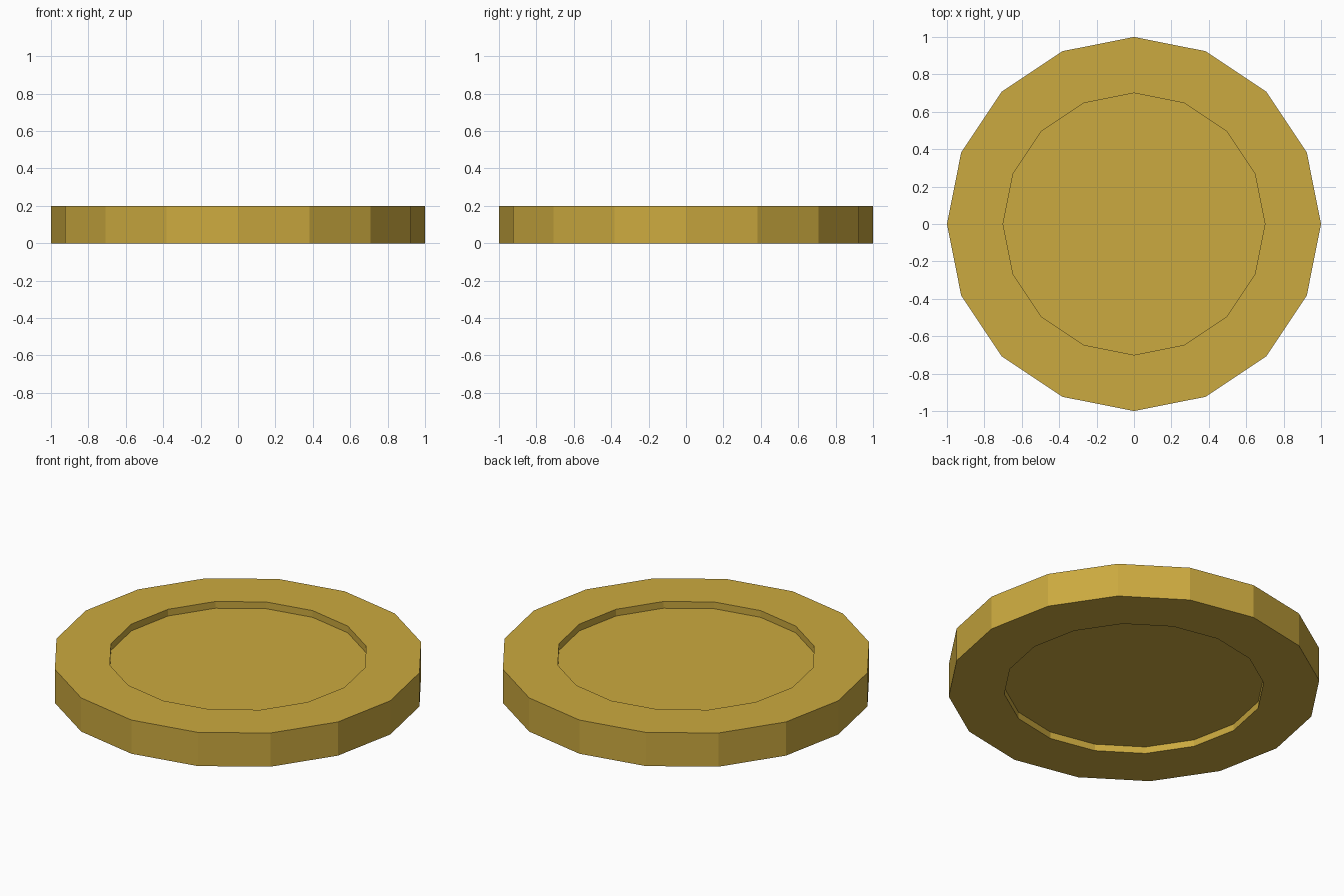
import bpy, bmesh
from math import sin, cos, tau

if "Cube" in bpy.data.objects:
    bpy.data.objects.remove(bpy.data.objects["Cube"])

SIDES = 16
# Half-section of the disc (radius, z): lower recess, rim, upper recess
PROFILE = [(0.7, 0.04), (0.7, 0.0), (1.0, 0.0), (1.0, 0.2), (0.7, 0.2), (0.7, 0.16)]

# Coin disc: revolve the section, then cap both recess floors
bm = bmesh.new()
rings = [[bm.verts.new((r * cos(tau * i / SIDES), r * sin(tau * i / SIDES), z))
          for i in range(SIDES)] for r, z in PROFILE]
for a, b in zip(rings, rings[1:]):
    for i in range(SIDES):
        j = (i + 1) % SIDES
        bm.faces.new((a[i], a[j], b[j], b[i]))
bm.faces.new(rings[0][::-1])
bm.faces.new(rings[-1])
bmesh.ops.recalc_face_normals(bm, faces=bm.faces)

mesh = bpy.data.meshes.new("coin_disc")
bm.to_mesh(mesh)
bm.free()
disc = bpy.data.objects.new("coin_disc", mesh)
bpy.context.collection.objects.link(disc)

# Gold colour
gold = bpy.data.materials.new("gold")
gold.diffuse_color = (0.6, 0.4, 0.05, 1)
gold.use_nodes = True
gold.node_tree.nodes["Principled BSDF"].inputs["Base Color"].default_value = gold.diffuse_color
mesh.materials.append(gold)
